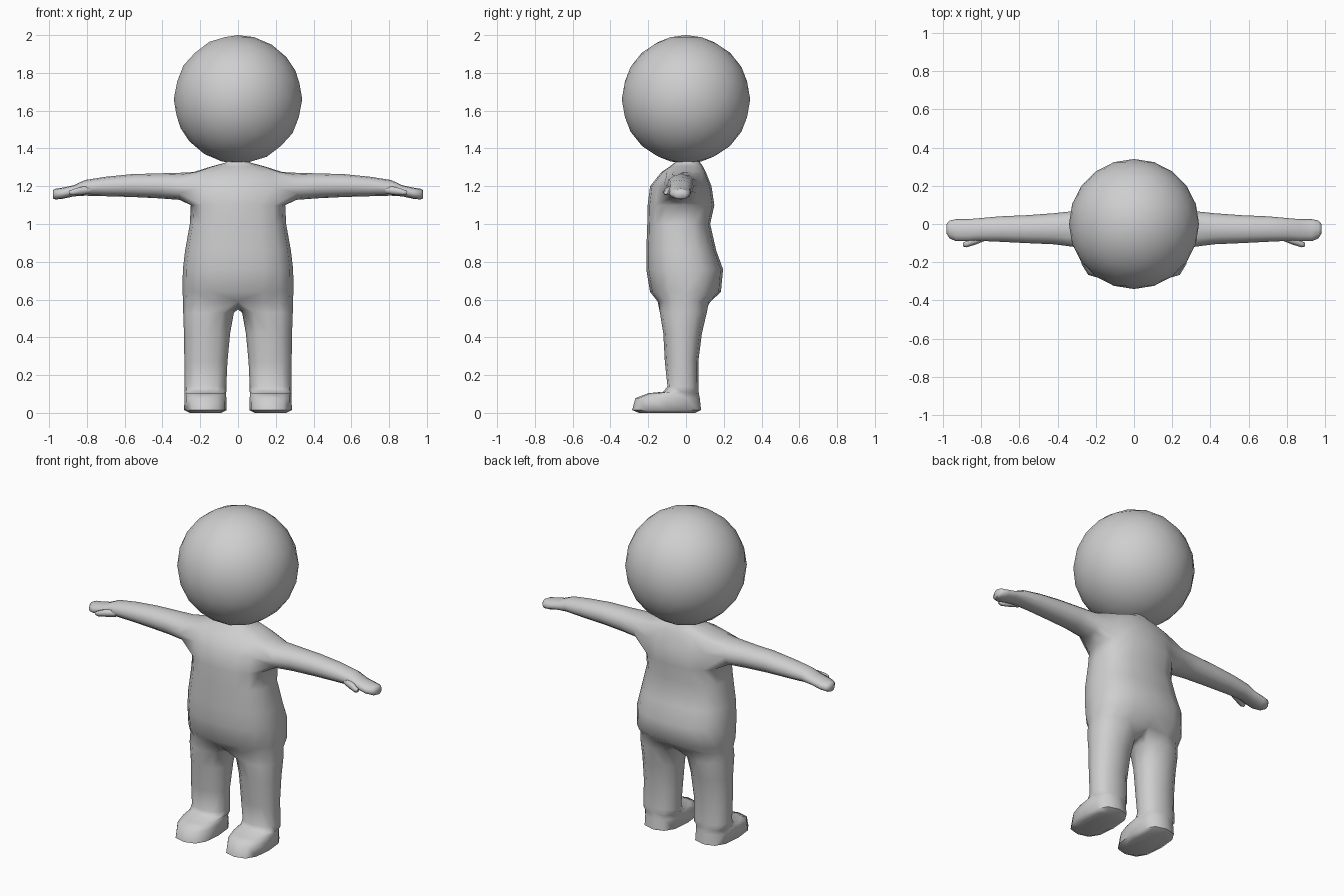
import bpy, bmesh, math

if "Cube" in bpy.data.objects:
    bpy.data.objects.remove(bpy.data.objects["Cube"])

grey = bpy.data.materials.new("plain_grey")
grey.diffuse_color = (0.62, 0.62, 0.62, 1)
grey.use_nodes = True
grey.node_tree.nodes["Principled BSDF"].inputs["Base Color"].default_value = grey.diffuse_color


def spow(v, p):
    return math.copysign(abs(v) ** p, v)


def ellipse(a0, a1, b0, b1, angles, p):
    """Rounded outline filling the box a0..a1, b0..b1."""
    return [((a0 + a1) / 2 + (a1 - a0) / 2 * spow(round(math.cos(math.radians(t)), 6), p),
             (b0 + b1) / 2 + (b1 - b0) / 2 * spow(round(math.sin(math.radians(t)), 6), p))
            for t in angles]


def bridge(bm, a, b, closed=True, skip=lambda i: False):
    n = len(a)
    for i in range(n if closed else n - 1):
        if not skip(i):
            j = (i + 1) % n
            bm.faces.new((a[i], a[j], b[j], b[i]))


def loft(bm, start, rings):
    """Continue from a loop of vertices through the given rings and cap the end."""
    for ring in rings:
        new = [bm.verts.new(c) for c in ring]
        if start:
            bridge(bm, start, new)
        start = new
    bm.faces.new(start)


def finish(ob, angle=65):
    ob.data.materials.append(grey)
    bpy.ops.object.select_all(action='DESELECT')
    ob.select_set(True)
    bpy.context.view_layer.objects.active = ob
    bpy.ops.object.shade_smooth_by_angle(angle=math.radians(angle))


def mirrored(name, bm):
    bmesh.ops.recalc_face_normals(bm, faces=bm.faces)
    me = bpy.data.meshes.new(name)
    bm.to_mesh(me)
    bm.free()
    ob = bpy.data.objects.new(name, me)
    bpy.context.collection.objects.link(ob)
    finish(ob)
    mod = ob.modifiers.new("mirror", 'MIRROR')
    mod.merge_threshold = 0.001


# torso half rings: z, half width, front y, back y
TORSO = [(.59, .29, -.15, .13), (.64, .294, -.19, .185), (.76, .292, -.21, .196),
         (.86, .28, -.21, .16), (1.0, .255, -.205, .128), (1.10, .25, -.203, .15),
         (1.20, .25, -.19, .135), (1.275, .235, -.13, .105), (1.305, .14, -.085, .09),
         (1.325, .065, -.06, .075), (1.36, .055, -.05, .06)]
bm = bmesh.new()
torso = []
for z, w, y0, y1 in TORSO:
    pts = ellipse(-w, w, y0, y1, [-90 + 22.5 * i for i in range(9)], .8)
    torso.append([bm.verts.new((x, y, z)) for x, y in pts])
for r in range(len(torso) - 1):
    bridge(bm, torso[r], torso[r + 1], False, lambda i: r in (5, 6) and 2 <= i <= 5)

# arm and hand, grown from the shoulder opening: x, y range, z range
ARM = [(.31, -.12, .068, 1.128, 1.271), (.42, -.106, .056, 1.136, 1.268),
       (.56, -.1, .046, 1.143, 1.264), (.70, -.093, .04, 1.147, 1.25),
       (.81, -.088, .03, 1.15, 1.233), (.87, -.09, .025, 1.146, 1.205),
       (.93, -.09, .025, 1.133, 1.192), (.965, -.075, .018, 1.13, 1.187),
       (.98, -.05, 0, 1.135, 1.18)]
opening = ([torso[5][i] for i in range(2, 7)] + [torso[6][6]]
           + [torso[7][i] for i in range(6, 1, -1)] + [torso[6][2]])
loft(bm, opening,
     [[(x, y, z) for y, z in ellipse(y0, y1, z0, z1, [210 + 30 * j for j in range(12)], .95)]
      for x, y0, y1, z0, z1 in ARM])

# leg and foot, grown from the hip opening: z, x range, y range, squareness
LEG = [(.53, .022, .29, -.138, .11, .9), (.42, .042, .286, -.12, .084, .9),
       (.27, .056, .284, -.112, .065, .9), (.14, .062, .284, -.098, .065, .85),
       (.112, .062, .284, -.12, .067, .8), (.104, .063, .282, -.2, .068, .75),
       (.078, .062, .284, -.268, .073, .75), (.015, .06, .285, -.285, .08, .75),
       (0, .09, .255, -.25, .05, .75)]
crotch = [bm.verts.new(c) for c in ((0, .07, .56), (0, -.01, .548), (0, -.09, .56))]
loft(bm, torso[0] + crotch,
     [[(x, y, z) for x, y in ellipse(x0, x1, y0, y1, [-120 + 30 * j for j in range(12)], p)]
      for z, x0, x1, y0, y1, p in LEG])
mirrored("body", bm)

# thumbs
THUMB = [(.78, -.088, -.04, 1.158, 1.205), (.83, -.108, -.06, 1.152, 1.2),
         (.875, -.122, -.088, 1.15, 1.186), (.895, -.118, -.098, 1.156, 1.176)]
bm = bmesh.new()
loft(bm, None,
     [[(x, y, z) for y, z in ellipse(y0, y1, z0, z1, [60 * j for j in range(6)], 1)]
      for x, y0, y1, z0, z1 in THUMB])
mirrored("thumbs", bm)

# head
bpy.ops.mesh.primitive_ico_sphere_add(subdivisions=3, radius=.34, location=(0, 0, 1.66))
head = bpy.context.object
head.name = "head"
finish(head)
